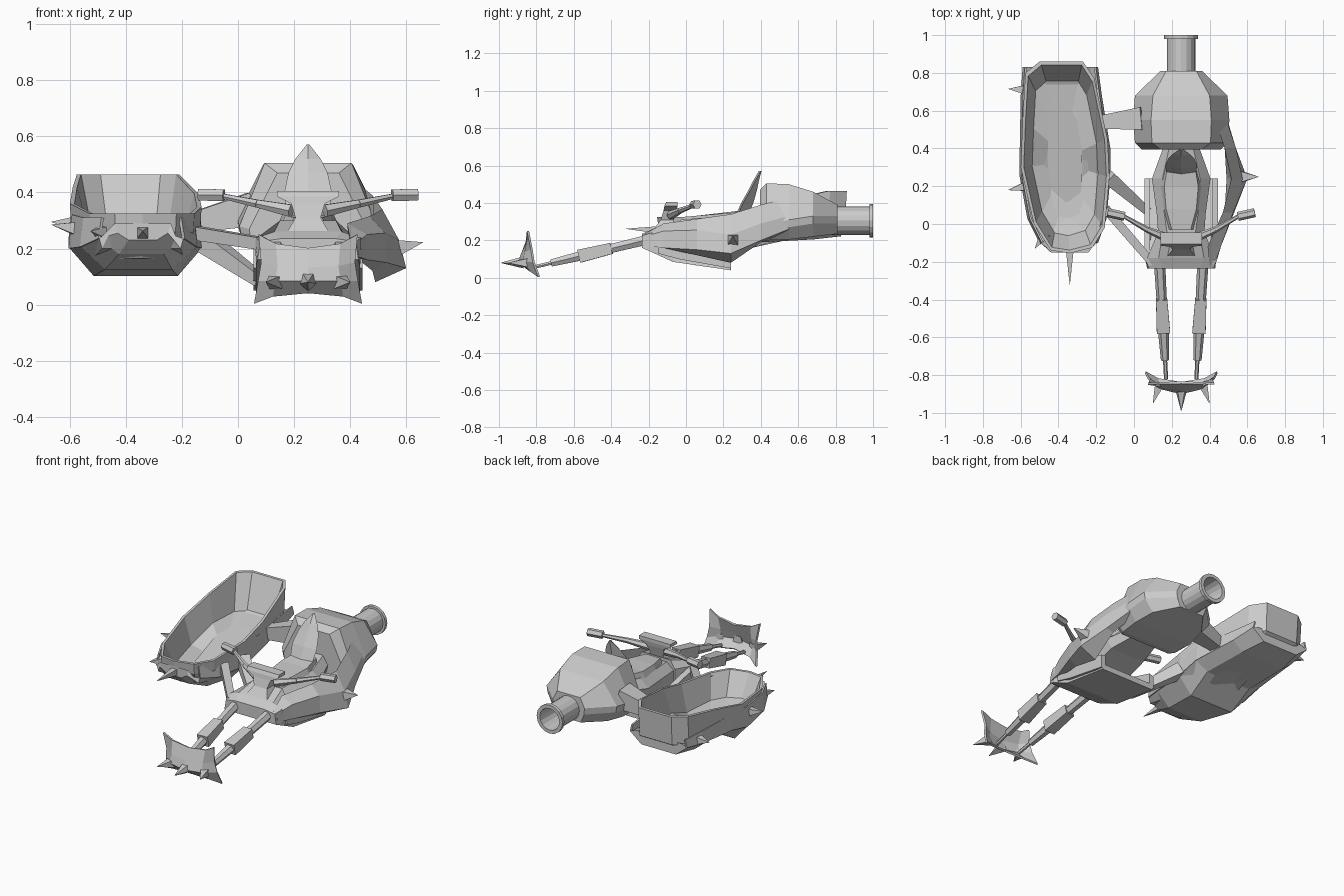
import bpy, bmesh, math
from mathutils import Vector, Matrix

CX = 0.25  # centre line of the bike


def finish(name, bm):
    bmesh.ops.recalc_face_normals(bm, faces=bm.faces[:])
    me = bpy.data.meshes.new(name)
    bm.to_mesh(me)
    bm.free()
    ob = bpy.data.objects.new(name, me)
    bpy.context.collection.objects.link(ob)
    return ob


def loft(name, rings):
    """Closed cross-sections joined in order, capped at both ends."""
    bm = bmesh.new()
    vs = [[bm.verts.new(p) for p in r] for r in rings]
    n = len(rings[0])
    for a, b in zip(vs, vs[1:]):
        for i in range(n):
            j = (i + 1) % n
            bm.faces.new((a[i], a[j], b[j], b[i]))
    bm.faces.new(vs[0])
    bm.faces.new(vs[-1])
    return finish(name, bm)


def beam(name, a, b, r1, r2, sides=4):
    """Tapered bar from a to b."""
    a, b = Vector(a), Vector(b)
    d = b - a
    bm = bmesh.new()
    m = (Matrix.Translation((a + b) / 2) @ d.to_track_quat('Z', 'Y').to_matrix().to_4x4()
         @ Matrix.Rotation(math.pi / sides, 4, 'Z'))
    bmesh.ops.create_cone(bm, cap_ends=True, segments=sides, radius1=r1, radius2=r2,
                          depth=d.length, matrix=m)
    return finish(name, bm)


def sheet(name, rows, thick):
    """Thin plate from a grid of points."""
    bm = bmesh.new()
    vs = [[bm.verts.new(p) for p in r] for r in rows]
    for a, b in zip(vs, vs[1:]):
        for i in range(len(a) - 1):
            bm.faces.new((a[i], a[i + 1], b[i + 1], b[i]))
    ob = finish(name, bm)
    s = ob.modifiers.new("thickness", 'SOLIDIFY')
    s.thickness, s.offset = thick, 0
    return ob


def sym(y, pts, cx=CX):
    """Mirror (half width, z) points into a ring at y."""
    return ([(cx + h, y, z) for h, z in pts] +
            [(cx - h, y, z) for h, z in reversed(pts)])


# --- front blade with three spikes
rows = []
for xe, ye, ze, ym, zm in [(.175, -.845, .25, -.84, .2), (.165, -.825, .15, -.875, .13),
                           (.175, -.815, .085, -.895, .085), (.19, -.785, .005, -.84, .045)]:
    row = []
    for u in (-1, -.65, 0, .65, 1):
        k = abs(u) ** 2.5
        row.append((CX + u * xe, ym + (ye - ym) * k, zm + (ze - zm) * k))
    rows.append(row)
sheet("front_blade", rows, .012)
beam("blade_spike_centre", (CX, -.87, .085), (CX, -.99, .08), .035, .001, 5)

# --- forks, mirrored about the bike centre
for s, side in ((-1, "left"), (1, "right")):
    def P(t):
        return (CX + s * (.115 - .035 * t), -.2 - .62 * t, .205 - .15 * t)
    for i, (t0, t1, r1, r2) in enumerate([(0, .36, .03, .027), (.32, .6, .042, .05),
                                          (.58, .84, .029, .022), (.82, 1, .011, .011)]):
        beam(f"fork_{side}_{i}", P(t0), P(t1), r1, r2, 6 if i != 1 else 4)
    beam(f"blade_spike_{side}", (CX + s * .115, -.85, .08), (CX + s * .15, -.95, .08), .034, .001, 4)

# --- chassis: nose, floor pan, saddle body
loft("floor_pan", [sym(-.235, [(.17, .225), (.18, .16)]),
                   sym(-.19, [(.19, .24), (.185, .14)]),
                   sym(-.07, [(.16, .15), (.185, .085)]),
                   sym(.24, [(.19, .075), (.185, .04)])])
loft("nose_cowl", [sym(-.235, [(.1, .235), (.17, .225), (.17, .17)]),
                   sym(-.18, [(.12, .26), (.18, .24), (.18, .15)]),
                   sym(-.06, [(.1, .3), (.13, .25), (.13, .12)])])
loft("saddle_body", [sym(-.08, [(.07, .28), (.12, .24), (.12, .12)]),
                     sym(.06, [(.09, .29), (.13, .24), (.12, .14)]),
                     sym(.24, [(.10, .3), (.155, .25), (.12, .2)]),
                     sym(.42, [(.06, .33), (.09, .28), (.08, .23)])])
loft("seat", [sym(-.03, [(.05, .31), (.07, .27)]), sym(.08, [(.08, .32), (.10, .27)]),
              sym(.2, [(.09, .325), (.11, .28)]), sym(.32, [(.07, .34), (.08, .29)])])
for s, side in ((-1, "left"), (1, "right")):
    loft(f"floor_rail_{side}", [[(CX + s * (.18 + u * .015), y, z) for u, z in
                                 ((-1, zt), (1, zt - .01), (1, zb), (-1, zb))]
                                for y, zt, zb in [(-.15, .24, .13), (-.04, .22, .1), (.24, .14, .05)]])

# --- pointed backrest
loft("seat_back", [[(CX - h, y, z), (CX, y - .01, z), (CX + h, y, z), (CX, y + d, z)]
                   for h, y, z, d in [(.075, .265, .31, .06), (.085, .305, .4, .055), (.07, .345, .47, .035),
                                      (.045, .37, .52, .02), (.004, .4, .572, .004)]])

# --- handlebar stem, yoke, bars and grips
loft("bar_stem", [[(CX + u * h, y + v * d, z) for u, v in ((-1, -1), (1, -1), (1, 1), (-1, 1))]
                  for h, d, y, z in [(.08, .05, -.13, .25), (.045, .035, -.1, .31),
                                     (.06, .035, -.085, .36), (.11, .035, -.08, .385), (.11, .03, -.075, .405)]])
for s, side in ((-1, "left"), (1, "right")):
    pts = [(CX + s * .06, -.08, .335), (CX + s * .18, -.03, .36), (CX + s * .31, .045, .388)]
    beam(f"bar_inner_{side}", pts[0], pts[1], .025, .016, 6)
    beam(f"bar_outer_{side}", pts[1], pts[2], .016, .01, 6)
    beam(f"grip_{side}", (CX + s * .30, .04, .39), (CX + s * .39, .06, .392), .024, .024, 6)

# --- engine housing
loft("engine_housing", [sym(y, [(ht, zt), (hm, zm), (hm * .97, zm - .04), (hb, zb)])
                        for y, ht, zt, hm, zm, hb, zb in [
                            (.395, .11, .47, .21, .27, .17, .205), (.43, .155, .505, .245, .28, .19, .2),
                            (.55, .16, .5, .255, .31, .2, .205), (.68, .15, .46, .245, .33, .18, .22),
                            (.81, .08, .39, .11, .33, .085, .235)]])

# --- hollow exhaust pipe with flange
loft("exhaust_pipe", [[(CX + r * math.cos(a * math.pi / 8), y, .305 + r * math.sin(a * math.pi / 8))
                       for a in range(16)]
                      for y, r in [(.78, .075), (.98, .075), (.98, .09), (1, .09), (1, .068), (.83, .062)]])

# --- armoured fairing on the outer side only
loft("side_fairing", [[(xa, y, za), (xb, y, zb), (xc, y, zc), (xd, y, zd)]
                      for y, xa, za, xb, zb, xc, zc, xd, zd in [
                          (-.22, .40, .235, .425, .22, .43, .17, .40, .17),
                          (-.12, .39, .29, .46, .25, .46, .16, .43, .16),
                          (.06, .47, .315, .525, .255, .53, .15, .48, .12),
                          (.24, .515, .34, .575, .23, .60, .13, .49, .08),
                          (.40, .48, .39, .54, .29, .54, .2, .49, .19),
                          (.55, .43, .43, .49, .33, .495, .26, .45, .25)]])
beam("fairing_spike", (.56, .25, .2), (.66, .25, .222), .045, .001, 4)

# --- sidecar tub
outline = [(-.575, .8), (-.5, .86), (-.27, .86), (-.21, .77), (-.14, .45), (-.13, .25), (-.155, -.02),
           (-.22, -.125), (-.34, -.155), (-.44, -.14), (-.53, 0), (-.6, .3), (-.59, .55)]


def rim_z(y):
    return .325 + .14 * min(1, max(0, (y - .15) / .6))


def keel(y):
    return .145 + .075 * min(1, max(0, (y - .25) / .25))


def tub_ring(sx, sy, zf, cy=.33):
    return [(-.365 + (x + .365) * sx, cy + (y - cy) * sy, zf(y)) for x, y in outline]


loft("sidecar_tub", [tub_ring(.45, .55, keel),
                     tub_ring(.78, .84, lambda y: keel(y) + .02),
                     tub_ring(.98, .98, lambda y: .26 + .03 * max(0, y)),
                     tub_ring(1, 1, rim_z),
                     tub_ring(.93, .965, rim_z),
                     tub_ring(.74, .8, lambda y: keel(y) + .04),
                     tub_ring(.4, .5, lambda y: keel(y) + .015)])

# --- sidecar lower hull, a faceted boat shell around the tub
loft("sidecar_hull", [sym(y, [(ht, zt), (hm, zm), (hb, zb)], cx)
                      for y, cx, ht, zt, hm, zm, hb, zb in [
                          (-.15, -.34, .10, .29, .09, .255, .05, .23),
                          (-.10, -.345, .14, .20, .15, .235, .08, .18),
                          (.03, -.355, .16, .17, .205, .205, .12, .125),
                          (.25, -.365, .17, .16, .235, .20, .15, .102),
                          (.40, -.365, .17, .21, .235, .235, .155, .19),
                          (.68, -.385, .16, .23, .215, .26, .15, .205),
                          (.83, -.39, .16, .30, .20, .285, .12, .222)]])
for s, side in ((-1, "left"), (1, "right")):
    sheet(f"sidecar_flare_{side}", [[(cx + s * h, y, z), (cx + s * (h - .012), y, zt)]
                                    for y, cx, h, z, zt in [
                                        (-.1, -.345, .15, .235, .31), (.03, -.355, .205, .205, .31),
                                        (.25, -.365, .235, .2, .32), (.4, -.365, .235, .235, .33),
                                        (.68, -.385, .21, .26, .33), (.83, -.39, .195, .285, .33)]], .01)

# --- sidecar spikes
for i, (a, b, r) in enumerate([((-.34, -.12, .255), (-.34, -.32, .262), .032),
                               ((-.47, -.05, .255), (-.525, -.13, .262), .04),
                               ((-.57, .2, .27), (-.665, .18, .285), .036),
                               ((-.56, .71, .29), (-.665, .715, .295), .042)]):
    beam(f"sidecar_spike_{i}", a, b, r, .001, 4)

# --- struts joining sidecar to bike
beam("strut_rear", (-.17, .54, .29), (.05, .56, .34), .05, .085)
beam("strut_middle", (-.14, .25, .24), (.08, .06, .085), .052, .03)
beam("strut_front", (-.15, .08, .255), (.10, -.21, .215), .034, .03)
